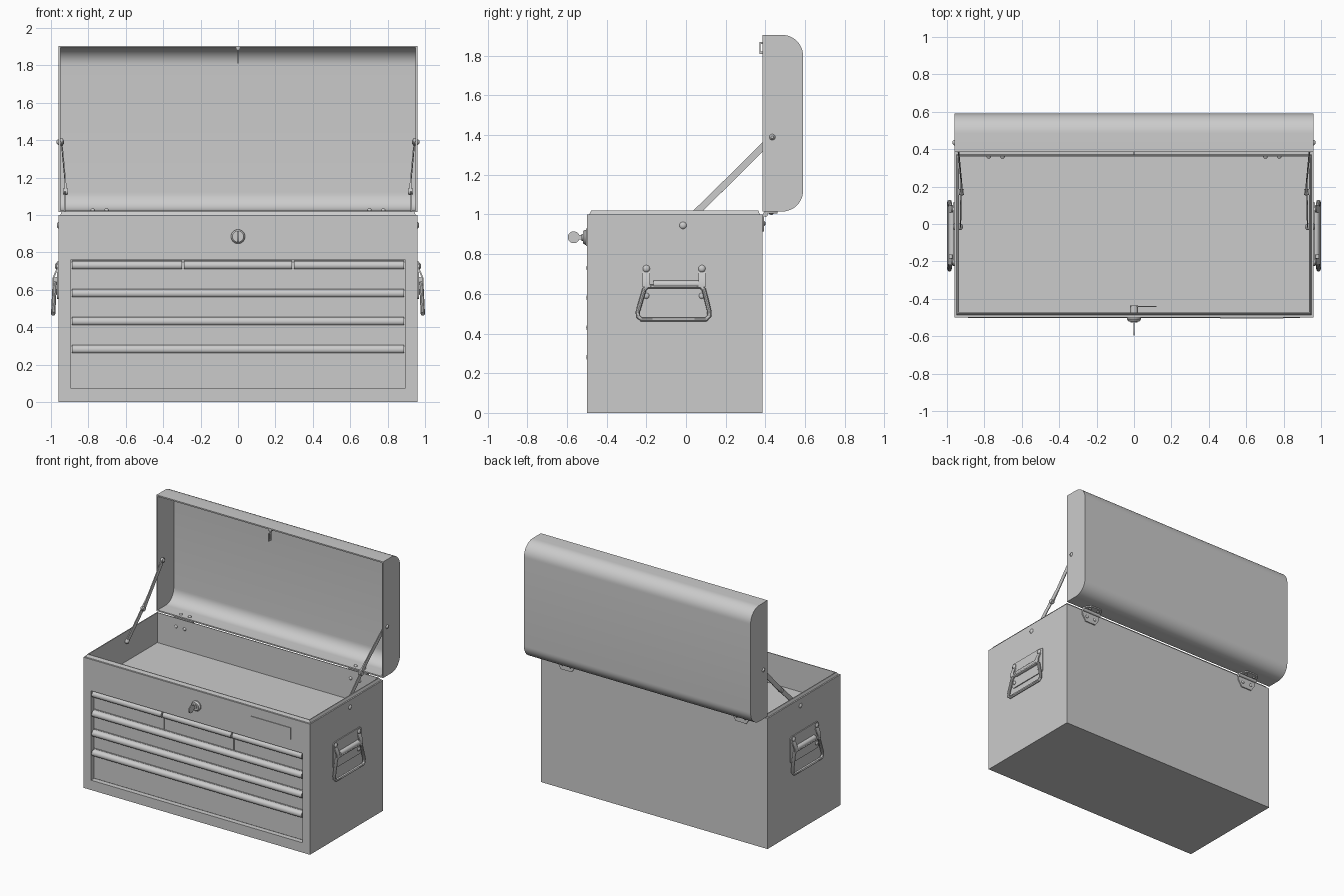
import bpy, bmesh, math
from mathutils import Vector

if "Cube" in bpy.data.objects:
    bpy.data.objects.remove(bpy.data.objects["Cube"])

steel = bpy.data.materials.new("light_grey_steel")
steel.diffuse_color = (0.6, 0.6, 0.6, 1)
steel.use_nodes = True
steel.node_tree.nodes["Principled BSDF"].inputs["Base Color"].default_value = steel.diffuse_color


def finish(name, bm):
    bmesh.ops.recalc_face_normals(bm, faces=bm.faces)
    me = bpy.data.meshes.new(name)
    bm.to_mesh(me)
    bm.free()
    me.materials.append(steel)
    ob = bpy.data.objects.new(name, me)
    bpy.context.collection.objects.link(ob)
    return ob


def skin(bm, loops, cap_start=True, cap_end=True):
    """Bridge loops of BMVerts with quads."""
    n = len(loops[0])
    for a, b in zip(loops, loops[1:]):
        for i in range(n):
            j = (i + 1) % n
            bm.faces.new((a[i], a[j], b[j], b[i]))
    if cap_start:
        bm.faces.new(loops[0])
    if cap_end:
        bm.faces.new(loops[-1])


def loft(name, loops):
    bm = bmesh.new()
    skin(bm, [[bm.verts.new(p) for p in lp] for lp in loops])
    return finish(name, bm)


def box(name, x0, x1, y0, y1, z0, z1):
    return loft(name, [[(x0, y0, z), (x1, y0, z), (x1, y1, z), (x0, y1, z)] for z in (z0, z1)])


def prism_x(name, prof, x0, x1):
    return loft(name, [[(x, y, z) for y, z in prof] for x in (x0, x1)])


def lathe(name, p, q, radii, n=20):
    """Round part from p to q; radii is a list of (fraction along, radius)."""
    p, q = Vector(p), Vector(q)
    d = q - p
    u = d.orthogonal().normalized()
    v = d.normalized().cross(u)
    ang = [2 * math.pi * i / n for i in range(n)]
    return loft(name, [[p + d * t + (u * math.cos(a) + v * math.sin(a)) * r for a in ang]
                       for t, r in radii])


def cyl(name, p, q, r, n=20):
    return lathe(name, p, q, [(0, r), (1, r)], n)


def rivet(name, p, q, r):
    return lathe(name, p, q, [(0, r), (0.4, r), (0.8, r * 0.75), (1, r * 0.35)], 16)


def arc(cy, cz, r, a0, a1, n=10):
    return [(cy + r * math.cos(math.radians(a0 + (a1 - a0) * i / n)),
             cz + r * math.sin(math.radians(a0 + (a1 - a0) * i / n))) for i in range(n + 1)]


def round_rect(y0, y1, z0, z1, r):
    return (arc(y1 - r, z1 - r, r, 0, 90, 5) + arc(y0 + r, z1 - r, r, 90, 180, 5)
            + arc(y0 + r, z0 + r, r, 180, 270, 5) + arc(y1 - r, z0 + r, r, 270, 360, 5))


def bar(name, p, q, w, t):
    """Flat round-ended bar lying near the YZ plane."""
    a = math.degrees(math.atan2(q[2] - p[2], q[1] - p[1]))
    end0 = [(p[0], y, z) for y, z in arc(p[1], p[2], w / 2, a + 90, a + 270, 8)]
    end1 = [(q[0], y, z) for y, z in arc(q[1], q[2], w / 2, a - 90, a + 90, 8)]
    return loft(name, [[(x + o, y, z) for x, y, z in end0 + end1] for o in (-t / 2, t / 2)])


def wire(name, pts, r, cyclic):
    cu = bpy.data.curves.new(name, 'CURVE')
    cu.dimensions = '3D'
    cu.bevel_depth, cu.bevel_resolution, cu.use_fill_caps = r, 3, True
    sp = cu.splines.new('POLY')
    sp.points.add(len(pts) - 1)
    for sp_pt, p in zip(sp.points, pts):
        sp_pt.co = (*p, 1)
    sp.use_cyclic_u = cyclic
    cu.materials.append(steel)
    bpy.context.collection.objects.link(bpy.data.objects.new(name, cu))


# Cabinet body: outer walls, raised rim, open top tray, recessed drawer opening
bm = bmesh.new()
rings = [(0.96, -0.5, 0.385, 0), (0.96, -0.5, 0.385, 1.0), (0.95, -0.487, 0.372, 1.0),
         (0.942, -0.478, 0.365, 1.02), (0.935, -0.472, 0.36, 1.02), (0.935, -0.472, 0.36, 0.79)]
L = [[bm.verts.new(c) for c in ((-x, y0, z), (x, y0, z), (x, y1, z), (-x, y1, z))]
     for x, y0, y1, z in rings]
skin(bm, L)
outer = [L[0][0], L[0][1], L[1][1], L[1][0]]
bm.faces.remove(bm.faces.get(outer))
hole = [[bm.verts.new((x, y, z)) for x, z in
         ((-0.895, 0.075), (0.895, 0.075), (0.895, 0.76), (-0.895, 0.76))] for y in (-0.5, -0.462)]
skin(bm, [outer] + hole, cap_start=False)
finish("cabinet_body", bm)

# Drawers with rolled pulls
drawers = [(-0.89, -0.298, 0.612, 0.758), (-0.292, 0.292, 0.612, 0.758), (0.298, 0.89, 0.612, 0.758),
           (-0.89, 0.89, 0.462, 0.608), (-0.89, 0.89, 0.312, 0.458), (-0.89, 0.89, 0.08, 0.308)]
for i, (x0, x1, z0, z1) in enumerate(drawers):
    box(f"drawer_front_{i + 1}", x0, x1, -0.47, -0.462, z0, z1)
    prof = ([(-0.468, z1 - 0.002), (-0.478, z1 - 0.003)] + arc(-0.478, z1 - 0.028, 0.025, 95, 205, 8)
            + [(-0.494, z1 - 0.046), (-0.488, z1 - 0.046), (-0.468, z1 - 0.03)])
    prism_x(f"drawer_pull_{i + 1}", prof, x0 + 0.002, x1 - 0.002)

# Blank plate on the front
box("front_plate", 0.46, 0.8, -0.505, -0.5, 0.84, 0.93)

# Lock, key and inner cam
lathe("lock_face", (0, -0.498, 0.885), (0, -0.52, 0.885), [(0, 0.038), (0.5, 0.038), (1, 0.03)], 28)
cyl("lock_plug", (0, -0.518, 0.885), (0, -0.526, 0.885), 0.018)
cyl("lock_barrel", (0, -0.475, 0.885), (0, -0.435, 0.885), 0.022)
box("lock_cam", -0.018, 0.12, -0.445, -0.438, 0.87, 0.9)
box("key_blade", -0.004, 0.004, -0.55, -0.52, 0.873, 0.897)
cyl("key_bow", (-0.004, -0.566, 0.885), (0.004, -0.566, 0.885), 0.03, 24)

# Lid shell: rounded profile, open towards the front
prof = [(0.385, 1.015)] + arc(0.485, 1.12, 0.105, -90, 0, 12) + arc(0.485, 1.8, 0.105, 0, 90, 12) + [(0.385, 1.905)]
bm = bmesh.new()
ends = [[bm.verts.new((x, y, z)) for y, z in prof] for x in (-0.96, 0.96)]
skin(bm, ends)
bm.faces.remove(bm.faces.get((ends[0][-1], ends[0][0], ends[1][0], ends[1][-1])))
lid = finish("lid", bm)
# make sure the shell thickens inwards
if sum(p.normal.y * p.area for p in lid.data.polygons) < 0:
    lid.data.flip_normals()
sol = lid.modifiers.new("thickness", 'SOLIDIFY')
sol.thickness, sol.offset, sol.use_even_offset = 0.01, -1, True

# Lid catch
box("lid_catch_plate", -0.012, 0.012, 0.386, 0.42, 1.882, 1.896)
box("lid_catch_stem", -0.004, 0.004, 0.388, 0.4, 1.81, 1.885)
box("lid_catch_hook", -0.004, 0.004, 0.37, 0.39, 1.81, 1.822)
box("lid_catch_tip", -0.004, 0.004, 0.37, 0.376, 1.81, 1.87)
box("lid_catch_top", -0.004, 0.004, 0.37, 0.39, 1.86, 1.87)

for s, side in ((-1, "left"), (1, "right")):
    # Folding lid stay with rivets
    bar(f"{side}_stay_lower", (s * 0.927, -0.015, 0.945), (s * 0.925, 0.235, 1.19), 0.034, 0.006)
    bar(f"{side}_stay_upper", (s * 0.918, 0.17, 1.125), (s * 0.943, 0.435, 1.39), 0.034, 0.006)
    cyl(f"{side}_stay_joint", (s * 0.91, 0.17, 1.125), (s * 0.936, 0.17, 1.125), 0.016)
    rivet(f"{side}_stay_lid_rivet", (s * 0.935, 0.435, 1.39), (s * 0.97, 0.435, 1.39), 0.019)
    rivet(f"{side}_stay_lid_rivet_inner", (s * 0.948, 0.435, 1.39), (s * 0.93, 0.435, 1.39), 0.018)
    rivet(f"{side}_stay_body_rivet", (s * 0.955, -0.015, 0.945), (s * 0.969, -0.015, 0.945), 0.018)
    rivet(f"{side}_stay_body_rivet_inner", (s * 0.935, -0.015, 0.945), (s * 0.915, -0.015, 0.945), 0.018)

    # Side handle: plate, stamped roll, straps, rivets and wire grip
    prism_x(f"{side}_handle_plate", round_rect(-0.225, 0.115, 0.55, 0.752, 0.02), s * 0.958, s * 0.967)
    cyl(f"{side}_handle_roll", (s * 0.972, -0.165, 0.648), (s * 0.972, 0.065, 0.648), 0.02)
    for k, y in enumerate((-0.2, 0.08)):
        prism = [[(s * x, y + w, z) for x, z in
                  ((0.965, 0.705), (0.985, 0.66), (0.985, 0.635),
                   (0.992, 0.635), (0.992, 0.662), (0.972, 0.71))] for w in (-0.018, 0.018)]
        loft(f"{side}_handle_strap_{k + 1}", prism)
        rivet(f"{side}_handle_upper_rivet_{k + 1}", (s * 0.964, y, 0.727), (s * 0.979, y, 0.727), 0.018)
        rivet(f"{side}_handle_lower_rivet_{k + 1}", (s * 0.964, y, 0.59), (s * 0.976, y, 0.59), 0.015)
    grip = [(-0.195, 0.637), (-0.21, 0.622), (-0.243, 0.51), (-0.242, 0.487), (-0.225, 0.472),
            (0.1, 0.472), (0.117, 0.487), (0.118, 0.51), (0.09, 0.622), (0.075, 0.637)]
    wire(f"{side}_handle_grip", [(s * (0.98 + (0.637 - z) * 0.05), y, z) for y, z in grip], 0.0115, True)

    # Hinge: barrel, tapered body leaf, lid leaf and rivet heads
    cx = s * 0.74
    loft(f"{side}_hinge_body_leaf", [[(cx - 0.08, y, 1.0), (cx + 0.08, y, 1.0), (cx + 0.075, y, 0.96),
                                      (cx + 0.045, y, 0.915), (cx - 0.045, y, 0.915),
                                      (cx - 0.075, y, 0.96)] for y in (0.384, 0.393)])
    loft(f"{side}_hinge_lid_leaf", [[(cx - 0.08, 0.395, z), (cx + 0.08, 0.395, z), (cx + 0.07, 0.43, z),
                                     (cx + 0.045, 0.46, z), (cx - 0.045, 0.46, z),
                                     (cx - 0.07, 0.43, z)] for z in (1.006, 1.016)])
    cyl(f"{side}_hinge_barrel", (cx - 0.08, 0.4, 1.0), (cx + 0.08, 0.4, 1.0), 0.012)
    for k, dx in enumerate((-0.037, 0.037)):
        x = cx + dx
        rivet(f"{side}_hinge_lid_rivet_{k + 1}", (x, 0.42, 1.023), (x, 0.42, 1.035), 0.012)
        rivet(f"{side}_hinge_lid_rivet_under_{k + 1}", (x, 0.43, 1.008), (x, 0.43, 0.998), 0.011)
        rivet(f"{side}_hinge_body_rivet_{k + 1}", (x, 0.362, 0.955), (x, 0.35, 0.955), 0.012)
        rivet(f"{side}_hinge_body_rivet_back_{k + 1}", (x, 0.391, 0.955), (x, 0.401, 0.955), 0.012)

# Apply modifiers and curves, smooth the rounded parts only
bpy.ops.object.select_all(action='SELECT')
bpy.context.view_layer.objects.active = lid
bpy.ops.object.convert(target='MESH')
bpy.ops.object.shade_smooth_by_angle(angle=math.radians(32))
